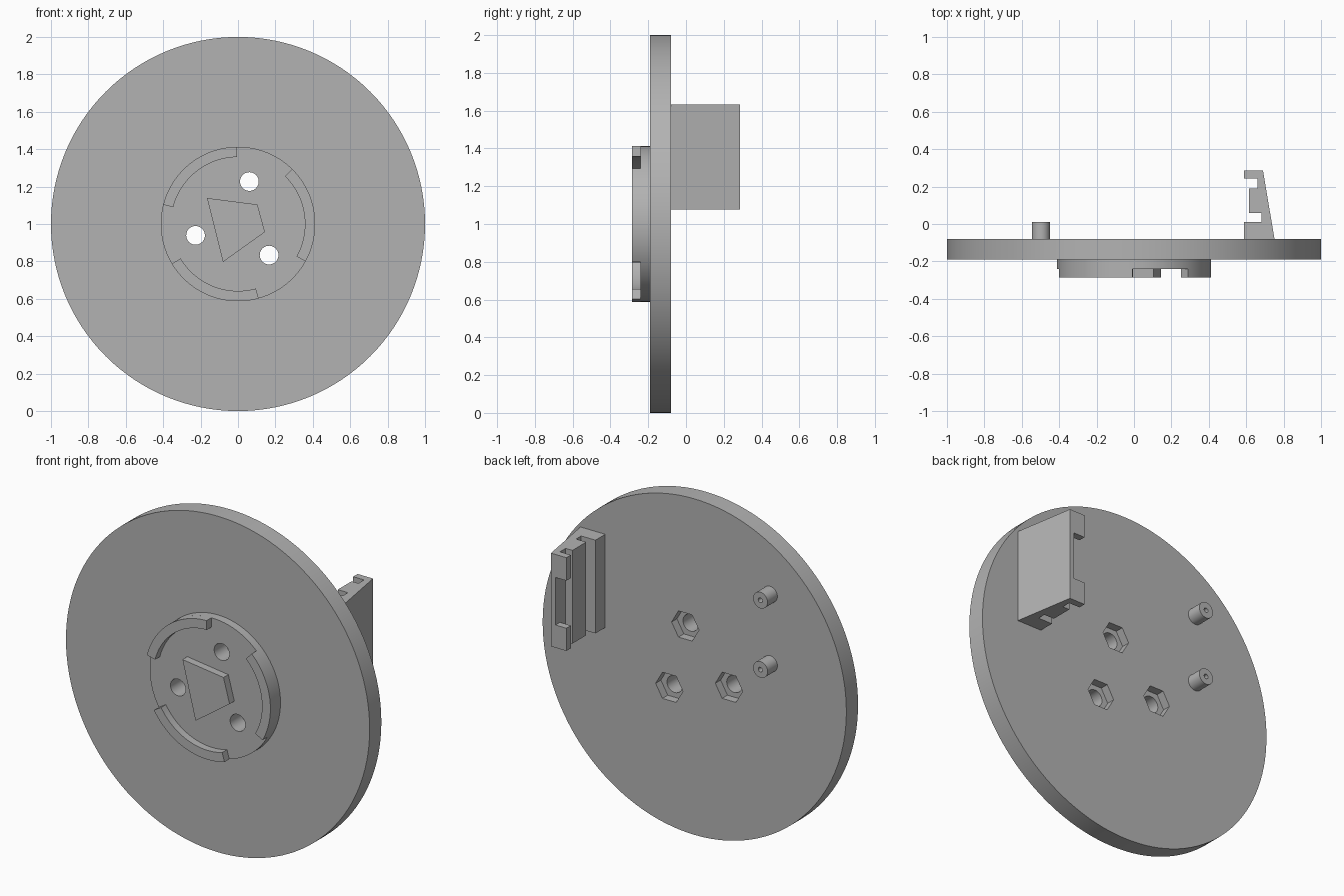
import bpy, bmesh, math

if "Cube" in bpy.data.objects:
    bpy.data.objects.remove(bpy.data.objects["Cube"])

CZ = 1.0  # height of the disc axis
grey = bpy.data.materials.new("plain grey")
grey.diffuse_color = (0.45, 0.45, 0.45, 1)
grey.use_nodes = True
grey.node_tree.nodes["Principled BSDF"].inputs["Base Color"].default_value = grey.diffuse_color


def prism(name, pts, lo, hi, axis="y"):
    """Extrude a 2D outline: (x, z offset) along y, or (x, y) along z."""
    def place(p, t):
        return (p[0], t, CZ + p[1]) if axis == "y" else (p[0], p[1], t)
    bm = bmesh.new()
    n = len(pts)
    a = [bm.verts.new(place(p, lo)) for p in pts]
    b = [bm.verts.new(place(p, hi)) for p in pts]
    bm.faces.new(a)
    bm.faces.new(b[::-1])
    for i in range(n):
        j = (i + 1) % n
        bm.faces.new((a[j], a[i], b[i], b[j]))
    bmesh.ops.recalc_face_normals(bm, faces=bm.faces[:])
    me = bpy.data.meshes.new(name)
    bm.to_mesh(me)
    bm.free()
    me.materials.append(grey)
    ob = bpy.data.objects.new(name, me)
    bpy.context.collection.objects.link(ob)
    return ob


def ring(cx, cz, r, n):
    return [(cx + r * math.cos(2 * math.pi * i / n),
             cz + r * math.sin(2 * math.pi * i / n)) for i in range(n)]


def arc(r, a0, a1, n=24):
    angles = [math.radians(a0 + (a1 - a0) * i / n) for i in range(n + 1)]
    return [(r * math.cos(a), r * math.sin(a)) for a in angles]


def activate(ob):
    bpy.ops.object.select_all(action="DESELECT")
    ob.select_set(True)
    bpy.context.view_layer.objects.active = ob


def cut(ob, cutters):
    activate(ob)
    for c in cutters:
        m = ob.modifiers.new("cut", "BOOLEAN")
        m.operation, m.solver, m.object = "DIFFERENCE", "EXACT", c
        bpy.ops.object.modifier_apply(modifier=m.name)


def smooth(ob):
    activate(ob)
    bpy.ops.object.shade_smooth_by_angle(angle=math.radians(30))


helpers = []

# main disc and raised hub
disc = prism("disc", ring(0, 0, 1.0, 128), -0.19, -0.08)
hub = prism("hub", ring(0, 0, 0.413, 96), -0.24, -0.19)

# three bolt holes with hexagonal nut pockets on the back
for ang in (75, 195, 315):
    x = 0.235 * math.cos(math.radians(ang))
    z = 0.235 * math.sin(math.radians(ang))
    hole = prism("hole_cutter", ring(x, z, 0.05, 32), -0.4, 0.1)
    pocket = prism("nut_cutter", ring(x, z, 0.09, 6), -0.13, 0.1)
    cut(disc, [hole, pocket])
    cut(hub, [hole])
    helpers += [hole, pocket]
smooth(disc)
smooth(hub)

# three raised arc rims on the hub
for i in range(3):
    a0 = 91 + 120 * i
    a1 = a0 + 74.5
    rim = prism("arc_rim", arc(0.413, a0, a1) + arc(0.358, a1, a0), -0.285, -0.24)
    smooth(rim)

# four-sided key plate in the middle
prism("key_plate", [(-0.166, 0.139), (0.104, 0.104), (0.144, -0.043), (-0.08, -0.203)],
      -0.285, -0.24)

# two mounting pins on the back with small screw holes
for z in (0.565, 0.152):
    pin = prism("mounting_pin", ring(-0.498, z, 0.048, 32), -0.08, 0.012)
    bore = prism("bore_cutter", ring(-0.498, z, 0.014, 16), -0.06, 0.1)
    cut(pin, [bore])
    smooth(pin)
    helpers.append(bore)

# slotted bracket on the back, with the middle of its lip cut away
profile = [(0.588, -0.08), (0.588, 0.012), (0.682, 0.012), (0.682, 0.06),
           (0.615, 0.06), (0.615, 0.19), (0.66, 0.19), (0.66, 0.243),
           (0.588, 0.243), (0.588, 0.285), (0.69, 0.285), (0.751, -0.08)]
bracket = prism("bracket", profile, 1.077, 1.632, axis="z")
notch = prism("lip_cutter", [(0.5, 0.215), (0.66, 0.215), (0.66, 0.4), (0.5, 0.4)],
              1.212, 1.495, axis="z")
cut(bracket, [notch])
helpers.append(notch)

for h in helpers:
    bpy.data.objects.remove(h, do_unlink=True)
